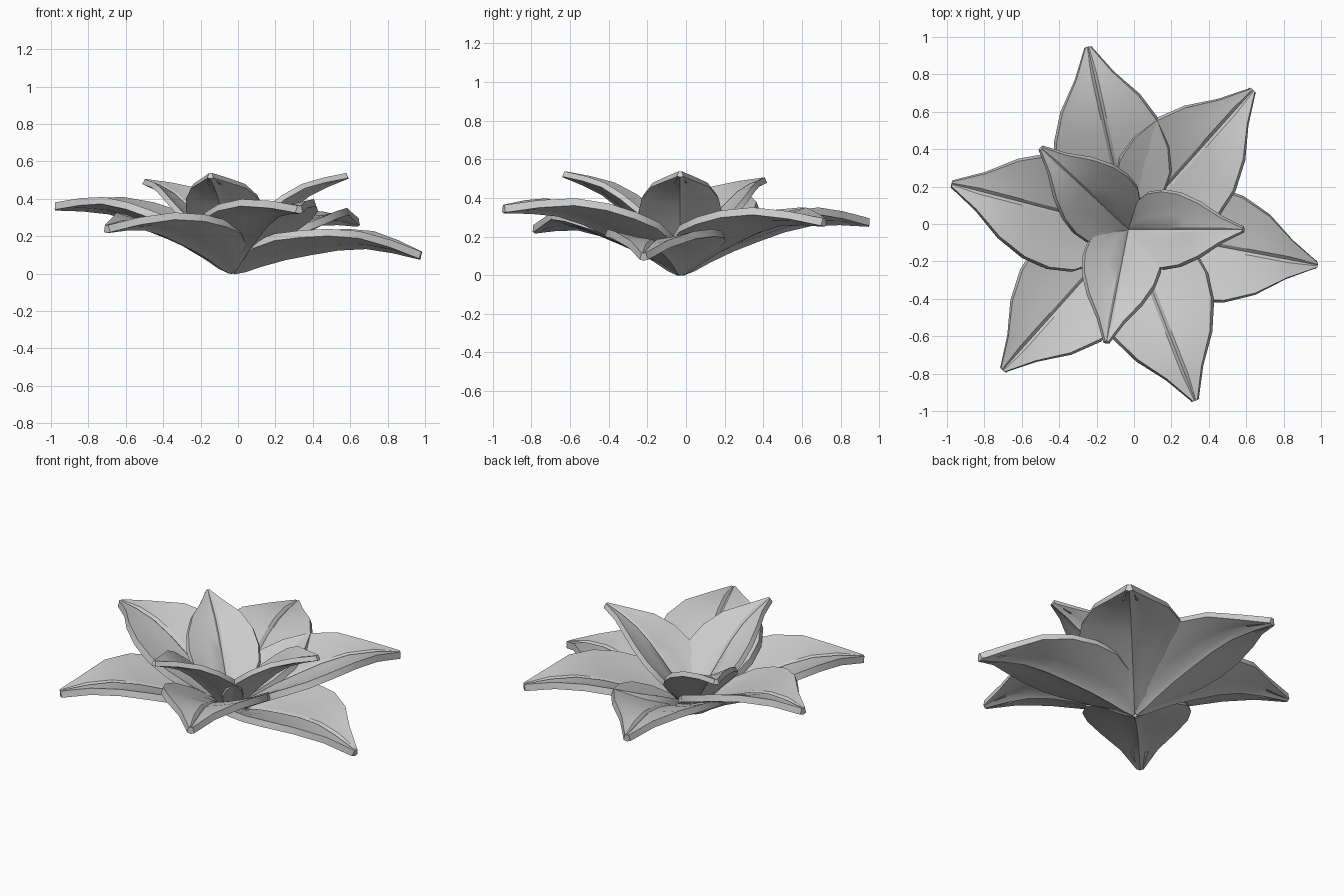
import bpy, bmesh
from math import radians
from mathutils import Matrix, Vector

if "Cube" in bpy.data.objects:
    bpy.data.objects.remove(bpy.data.objects["Cube"])

# Leaf stations: distance along leaf, half width, midrib height, edge lift
STATIONS = [
    (0.00, 0.020, 0.000, 0.000), (0.06, 0.100, 0.018, 0.050),
    (0.15, 0.205, 0.048, 0.080), (0.28, 0.280, 0.083, 0.088),
    (0.42, 0.300, 0.110, 0.078), (0.57, 0.278, 0.135, 0.062),
    (0.73, 0.208, 0.143, 0.042), (0.88, 0.098, 0.120, 0.018),
    (1.03, 0.012, 0.075, 0.000)]
CENTRE = Vector((-0.03, -0.03, 0.042))


def leaf(name, angle, tilt, scale=1.0, width=1.0, cup=1.0, thick=0.04):
    bm = bmesh.new()
    xf = (Matrix.Translation(CENTRE) @ Matrix.Rotation(radians(angle), 4, 'Z')
          @ Matrix.Rotation(radians(-tilt), 4, 'Y') @ Matrix.Scale(scale, 4))
    rows = []
    for u, w, z, lift in STATIONS:
        w *= width
        groove = min(0.016, w * 0.4)
        half = [groove] + [groove + (w - groove) * t for t in (0.33, 0.67, 1)]
        ys = [-y for y in reversed(half)] + [0] + half
        row = []
        for y in ys:
            h = z + cup * lift * (abs(y) / w) ** 1.4
            if y == 0:
                h -= groove * 0.9          # midrib crease
            row.append(bm.verts.new(xf @ Vector((u, y, h))))
        rows.append(row)
    for a, b in zip(rows, rows[1:]):
        for i in range(len(a) - 1):
            bm.faces.new((a[i], b[i], b[i + 1], a[i + 1]))
    mesh = bpy.data.meshes.new(name)
    bm.to_mesh(mesh)
    bm.free()
    ob = bpy.data.objects.new(name, mesh)
    bpy.context.collection.objects.link(ob)
    # Leaf thickness grows downwards
    mod = ob.modifiers.new("thickness", 'SOLIDIFY')
    mod.thickness = thick
    mod.offset = -1
    bpy.ops.object.select_all(action='DESELECT')
    ob.select_set(True)
    bpy.context.view_layer.objects.active = ob
    bpy.ops.object.modifier_apply(modifier=mod.name)
    bpy.ops.object.shade_smooth_by_angle(angle=radians(30))


# Outer ring: six wide, low leaves
for i, (ang, tilt) in enumerate([(-10.6, 0), (48.2, 10), (102.5, 10),
                                 (165.5, 15), (228.2, 8), (-68.6, 14)]):
    leaf(f"outer_leaf_{i + 1}", ang, tilt)

# Inner ring: three smaller, upright leaves
for i, (ang, tilt) in enumerate([(0, 35), (137, 32), (259, 35)]):
    leaf(f"inner_leaf_{i + 1}", ang, tilt, 0.76, 0.89, 1.15, 0.03)
